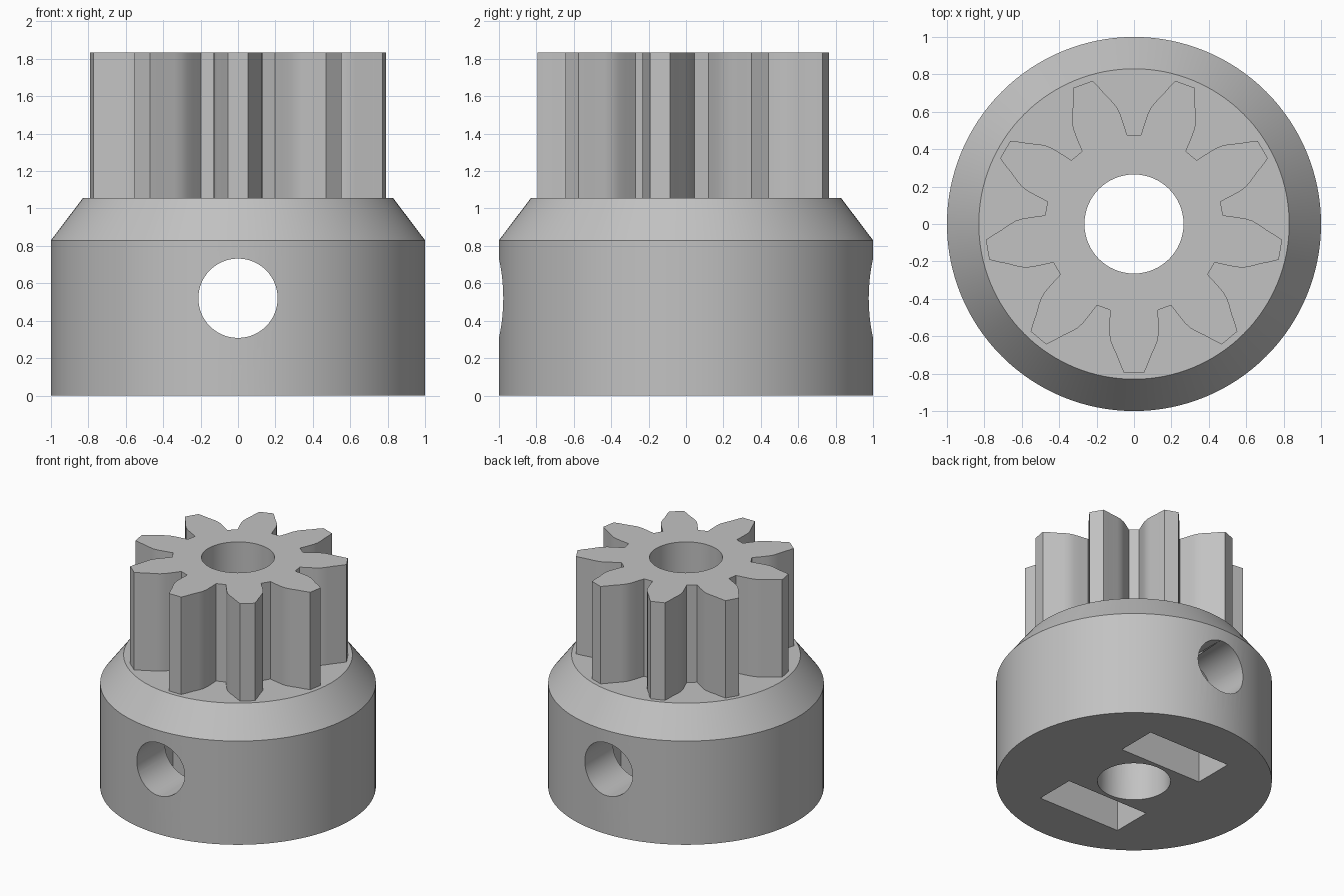
import bpy, bmesh, math
from mathutils import Vector, Matrix

cube = bpy.data.objects.get("Cube")
if cube:
    bpy.data.objects.remove(cube, do_unlink=True)

grey = bpy.data.materials.new("plain grey")
grey.use_nodes = True
colour = (0.54, 0.54, 0.54, 1)
grey.diffuse_color = colour
grey.node_tree.nodes["Principled BSDF"].inputs["Base Color"].default_value = colour


def finish(name, bm):
    bmesh.ops.recalc_face_normals(bm, faces=bm.faces)
    mesh = bpy.data.meshes.new(name)
    bm.to_mesh(mesh)
    bm.free()
    mesh.materials.append(grey)
    obj = bpy.data.objects.new(name, mesh)
    bpy.context.collection.objects.link(obj)
    return obj


def prism(name, points, low, high, along_y=False):
    """Extrude a flat outline along z, or an x-z outline along y."""
    bm = bmesh.new()
    place = (lambda a, b: (a, low, b)) if along_y else (lambda a, b: (a, b, low))
    face = bm.faces.new([bm.verts.new(place(a, b)) for a, b in points])
    extruded = bmesh.ops.extrude_face_region(bm, geom=[face])
    shift = Vector((0, high - low, 0) if along_y else (0, 0, high - low))
    verts = [v for v in extruded["geom"] if isinstance(v, bmesh.types.BMVert)]
    bmesh.ops.translate(bm, verts=verts, vec=shift)
    return finish(name, bm)


def circle(radius, sides, height=0):
    steps = [math.tau * i / sides for i in range(sides)]
    return [(radius * math.cos(a), height + radius * math.sin(a)) for a in steps]


def lathe(name, profile, sides):
    bm = bmesh.new()
    rings = [[bm.verts.new((x, y, z)) for x, y in circle(r, sides)] for r, z in profile]
    for lower, upper in zip(rings, rings[1:]):
        for i in range(sides):
            j = (i + 1) % sides
            bm.faces.new((lower[i], lower[j], upper[j], upper[i]))
    bm.faces.new(rings[0])
    bm.faces.new(rings[-1])
    return finish(name, bm)


def combine(target, tool, operation):
    mod = target.modifiers.new(operation.lower(), "BOOLEAN")
    mod.operation = operation
    mod.solver = "EXACT"
    mod.object = tool
    bpy.context.view_layer.objects.active = target
    bpy.ops.object.modifier_apply(modifier=mod.name)
    bpy.data.objects.remove(tool, do_unlink=True)


# Collar with bevelled shoulder
pinion = lathe("pinion", [(1, 0), (1, 0.83), (0.83, 1.055)], 128)

# Toothed gear: half a tooth as (radius, half width), mirrored and repeated
half_tooth = [(0.46, 0.128), (0.53, 0.131), (0.58, 0.132), (0.62, 0.127),
              (0.66, 0.112), (0.70, 0.093), (0.75, 0.074), (0.795, 0.054)]
tooth = [(r, -w) for r, w in half_tooth] + [(r, w) for r, w in reversed(half_tooth)]
teeth = 9
outline = []
for i in range(teeth):
    turn = Matrix.Rotation(math.tau * i / teeth - math.pi / 2, 2)
    outline += [tuple(turn @ Vector(p)) for p in tooth]
combine(pinion, prism("gear", outline, 0.98, 1.835), "UNION")

# Shaft bore and cross hole for the grub screws
combine(pinion, prism("bore", circle(0.265, 64), -0.1, 2), "DIFFERENCE")
combine(pinion, prism("screw_hole", circle(0.212, 64, 0.52), -1.2, 1.2, True), "DIFFERENCE")

# Captive nut slots, open underneath with a pointed roof
slot = [(-0.365, -0.1), (0.365, -0.1), (0.365, 0.73), (0, 0.94), (-0.365, 0.73)]
for low, high in ((0.298, 0.622), (-0.622, -0.298)):
    combine(pinion, prism("nut_slot", slot, low, high, True), "DIFFERENCE")

# Smooth curved walls, keep edges crisp
bpy.ops.object.select_all(action="DESELECT")
pinion.select_set(True)
bpy.context.view_layer.objects.active = pinion
bpy.ops.object.shade_smooth_by_angle(angle=math.radians(25))
